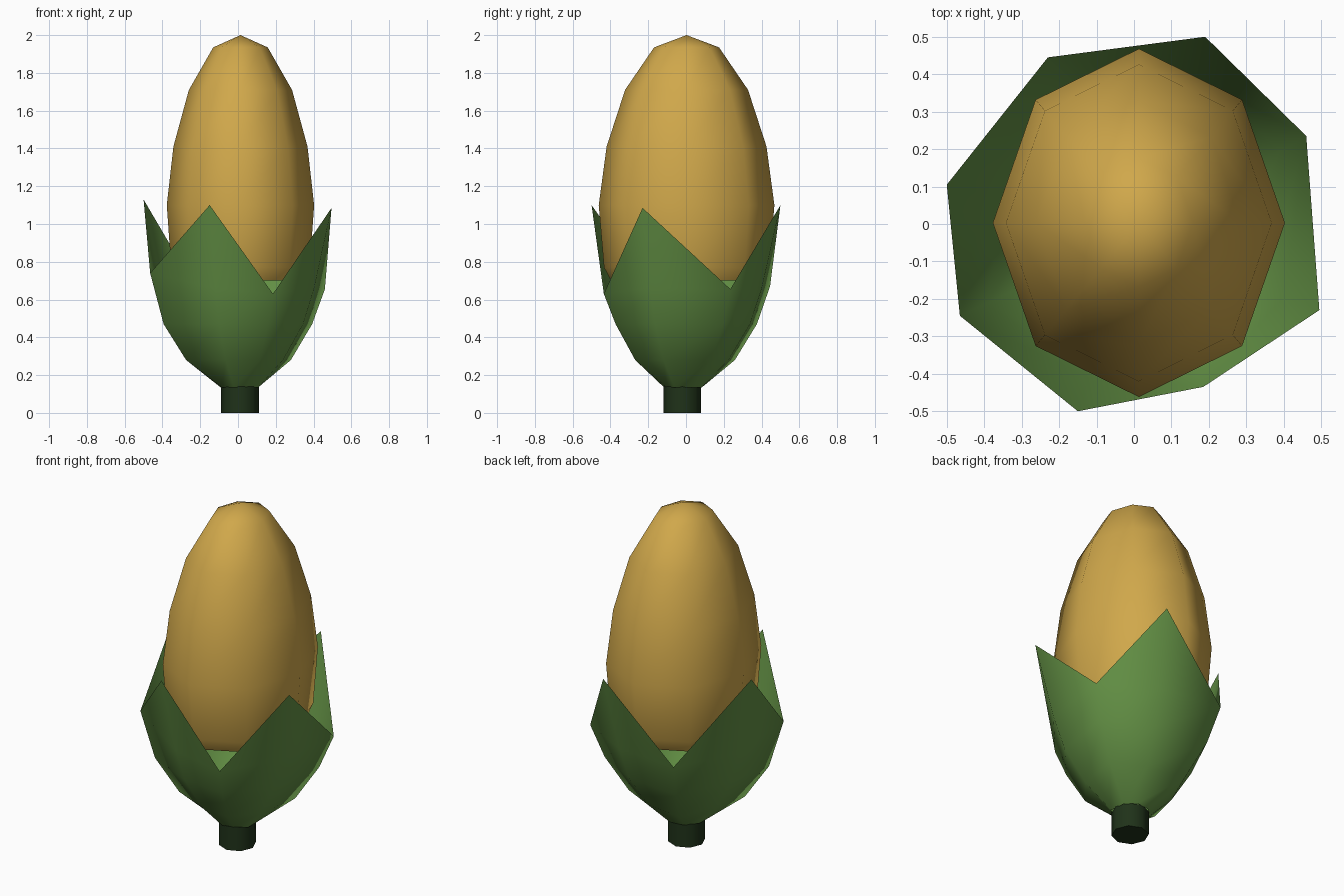
import bpy
from math import cos, sin, tau, radians

if "Cube" in bpy.data.objects:
    bpy.data.objects.remove(bpy.data.objects["Cube"], do_unlink=True)

SIDES = 8


def material(name, color):
    mat = bpy.data.materials.new(name)
    mat.use_nodes = True
    mat.diffuse_color = (*color, 1)
    mat.node_tree.nodes["Principled BSDF"].inputs["Base Color"].default_value = (*color, 1)
    return mat


def ring(cx, cy, rx, ry, z):
    return [(cx + rx * cos(tau * i / SIDES), cy + ry * sin(tau * i / SIDES), z)
            for i in range(SIDES)]


def bridge(rows):
    """Quads between consecutive closed rings of vertices."""
    faces = []
    for r in range(rows - 1):
        a, b = r * SIDES, (r + 1) * SIDES
        for i in range(SIDES):
            j = (i + 1) % SIDES
            faces.append((a + i, a + j, b + j, b + i))
    return faces


def build(name, verts, faces, mat, angle):
    mesh = bpy.data.meshes.new(name)
    mesh.from_pydata(verts, [], faces)
    mesh.materials.append(mat)
    obj = bpy.data.objects.new(name, mesh)
    bpy.context.collection.objects.link(obj)
    bpy.ops.object.select_all(action="DESELECT")
    obj.select_set(True)
    bpy.context.view_layer.objects.active = obj
    bpy.ops.object.shade_smooth_by_angle(angle=radians(angle))
    return obj


yellow = material("corn yellow", (0.63, 0.39, 0.07))
green = material("husk green", (0.127, 0.285, 0.06))
dark_green = material("stem dark green", (0.014, 0.032, 0.01))

# Cob: tapering eight-sided body with a pointed cap and closed underside
profile = [(0.86, 0.70), (0.94, 0.77), (1, 1.10), (0.91, 1.41), (0.7, 1.71), (0.37, 1.935)]
verts = [v for s, z in profile for v in ring(0.013, 0.003, 0.39 * s, 0.465 * s, z)]
tip = len(verts)
verts.append((0.013, 0.003, 2.0))
faces = bridge(len(profile))
faces.append(tuple(reversed(range(SIDES))))
faces += [(tip - SIDES + i, tip - SIDES + (i + 1) % SIDES, tip) for i in range(SIDES)]
build("cob", verts, faces, yellow, 60)

# Husk: rim alternates leaf tips and notches; tip columns are drawn in lower down
tips = [(0.495, -0.23, 1.085), (0.19, 0.50, 1.10), (-0.50, 0.105, 1.13), (-0.15, -0.50, 1.10)]
notches = [(0.46, 0.235, 0.655), (-0.23, 0.445, 0.67), (-0.465, -0.245, 0.74), (0.185, -0.435, 0.63)]
rim = [p for pair in zip(tips, notches) for p in pair]
levels = [(0.135, 0.20, 0.20), (0.28, 0.47, 0.60), (0.47, 0.69, 0.85), (0.66, 0.81, 1.0)]
verts = []
for z, tip_scale, notch_scale in levels:
    for i, (x, y, top) in enumerate(rim):
        s = notch_scale if i % 2 else tip_scale
        at_notch = i % 2 and notch_scale == 1.0
        drift = 0.01 * (1 - s)
        verts.append((x * s + drift, y * s - 2 * drift, top if at_notch else z))
faces = bridge(len(levels))
last = (len(levels) - 1) * SIDES
for k, p in enumerate(tips):
    mid = last + 2 * k
    left, right = last + (2 * k - 1) % SIDES, mid + 1
    verts.append(p)
    point = len(verts) - 1
    faces += [(left, mid, point), (mid, right, point)]
build("husk", verts, faces, green, 80)

# Stem: short octagonal stub
verts = ring(0.01, -0.02, 0.1, 0.1, 0) + ring(0.01, -0.02, 0.1, 0.1, 0.14)
faces = bridge(2) + [tuple(reversed(range(SIDES))), tuple(range(SIDES, 2 * SIDES))]
build("stem", verts, faces, dark_green, 50)
